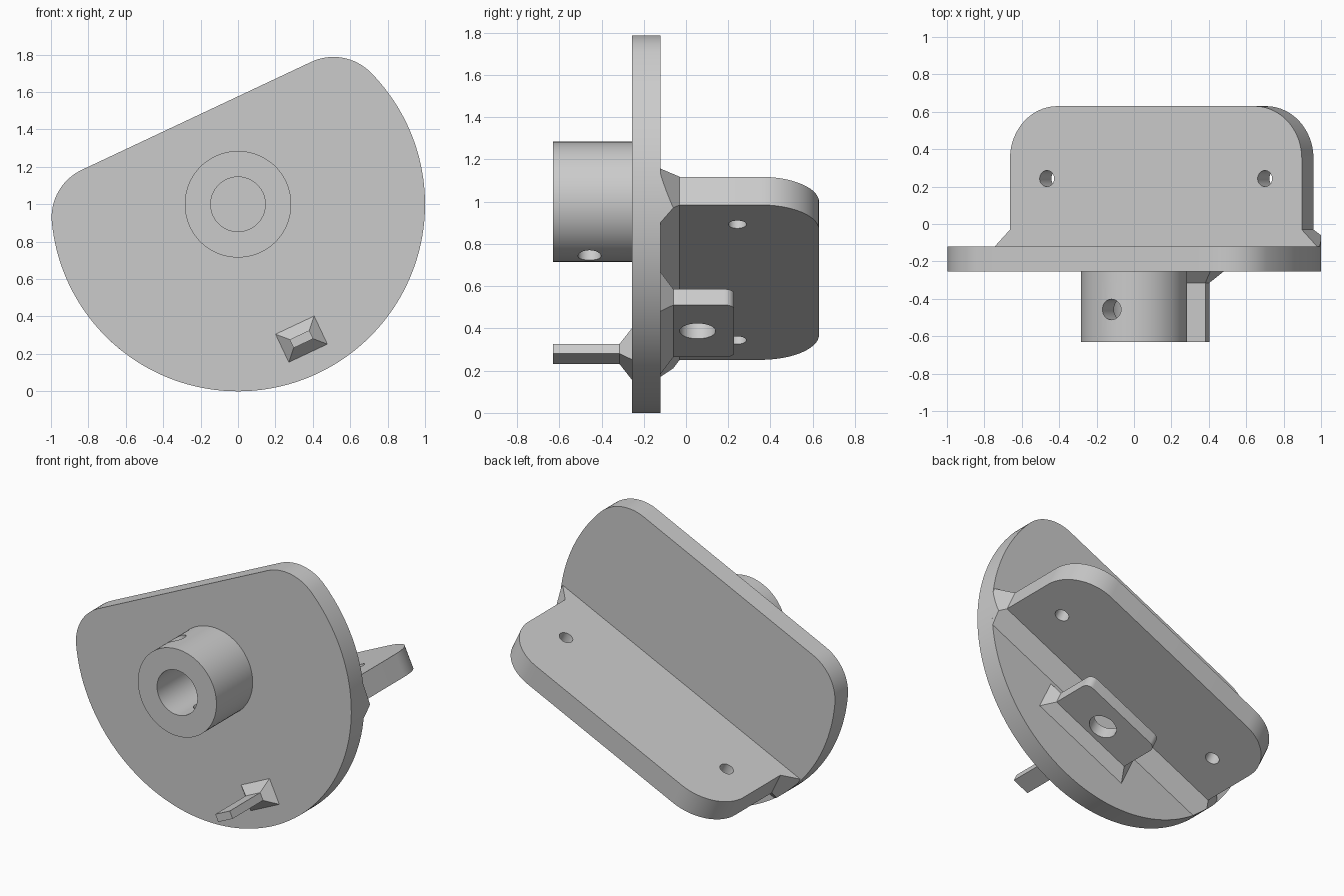
import bpy, bmesh
from math import sin, cos, pi, radians, sqrt, atan2
from mathutils import Matrix, Vector

if "Cube" in bpy.data.objects:
    bpy.data.objects.remove(bpy.data.objects["Cube"])

grey = bpy.data.materials.new("plain_grey")
grey.use_nodes = True
grey.diffuse_color = (0.6, 0.6, 0.6, 1)
grey.node_tree.nodes["Principled BSDF"].inputs["Base Color"].default_value = (0.6, 0.6, 0.6, 1)

# Parts are laid out level (u across, y deep, v up), then tilted about the disc centre
TILT = Matrix.Translation((0, 0, 1)) @ Matrix.Rotation(radians(-25.2), 4, 'Y')
FRONT, FACE, BACK = -0.63, -0.255, -0.12


def arc(cx, cy, r, start, end, n):
    return [(cx + r * cos(start + (end - start) * i / n),
             cy + r * sin(start + (end - start) * i / n)) for i in range(n + 1)]


def loft(name, ring_a, ring_b):
    """Solid between two matching rings of points."""
    bm = bmesh.new()
    a = [bm.verts.new(p) for p in ring_a]
    b = [bm.verts.new(p) for p in ring_b]
    n = len(a)
    bm.faces.new(a)
    bm.faces.new(b[::-1])
    for i in range(n):
        j = (i + 1) % n
        bm.faces.new((a[j], a[i], b[i], b[j]))
    bmesh.ops.recalc_face_normals(bm, faces=bm.faces)
    bm.transform(TILT)
    mesh = bpy.data.meshes.new(name)
    bm.to_mesh(mesh)
    bm.free()
    mesh.materials.append(grey)
    ob = bpy.data.objects.new(name, mesh)
    bpy.context.collection.objects.link(ob)
    return ob


def extrude_y(name, outline, y0, y1):
    return loft(name, [(u, y0, v) for u, v in outline], [(u, y1, v) for u, v in outline])


def extrude_v(name, outline, v0, v1):
    return loft(name, [(u, y, v0) for u, y in outline], [(u, y, v1) for u, y in outline])


def circle(cx, cy, r, n=64):
    return arc(cx, cy, r, 0, 2 * pi, n)[:-1]


def rect(u, v0, v1, y):
    return [(-u, y, v0), (u, y, v0), (u, y, v1), (-u, y, v1)]


def rounded_tab(half, y0, y1, r, n):
    return [(-half, y0), (half, y0)] + arc(half - r, y1 - r, r, 0, pi / 2, n) \
        + arc(r - half, y1 - r, r, pi / 2, pi, n)


def boolean(ob, cutter, operation='DIFFERENCE'):
    mod = ob.modifiers.new("cut", 'BOOLEAN')
    mod.operation, mod.solver, mod.object = operation, 'EXACT', cutter
    cutter.hide_render = True
    bpy.context.view_layer.objects.active = ob
    bpy.ops.object.modifier_apply(modifier=mod.name)
    bpy.data.objects.remove(cutter)


# Disc with a flat top edge and rounded corners
fillet, flat = 0.28, 0.522
cv = flat - fillet
cu = sqrt((1 - fillet) ** 2 - cv ** 2)
a = atan2(cv, cu)
outline = arc(cu, cv, fillet, pi / 2, a, 16) + arc(0, 0, 1, a, -pi - a, 96)[1:-1] \
    + arc(-cu, cv, fillet, pi - a, pi / 2, 16)
parts = [extrude_y("disc_plate", outline, FACE, BACK)]

# Shaft collar with blind bore and cross hole
collar = extrude_y("shaft_collar", circle(0, 0, 0.285), FRONT, FACE)
boolean(collar, extrude_y("bore_cutter", circle(0, 0, 0.146), FRONT - 0.1, FACE + 0.1))
boolean(collar, extrude_v("screw_cutter", circle(0, -0.457, 0.055, 32), -0.5, 0.5))
parts.append(collar)

# Shelf with two mounting holes
top, bottom, half = -0.275, -0.422, 0.862
shelf = extrude_v("shelf", rounded_tab(half, BACK - 0.01, 0.63, 0.28, 20), bottom, top)
for side in (-1, 1):
    boolean(shelf, extrude_v("hole_cutter", circle(side * 0.644, 0.243, 0.043, 32), -0.6, 0))
parts.append(shelf)

# Flared shelf root, trimmed to the disc rim
root = loft("shelf_root", rect(half, bottom, top, -0.03),
            rect(half + 0.09, bottom - 0.09, top, BACK))
boolean(root, extrude_y("rim_cutter", circle(0, 0, 1, 128), -0.5, 0.5), 'INTERSECT')
parts.append(root)

# Lug below the shelf, with its hole and flared root
lug = extrude_v("lug", rounded_tab(0.29, BACK - 0.01, 0.228, 0.045, 8), -0.677, -0.594)
boolean(lug, extrude_v("lug_cutter", circle(0, 0.055, 0.085, 48), -0.8, -0.5))
parts.append(lug)
parts.append(loft("lug_root", rect(0.29, -0.677, -0.594, BACK + 0.06),
                  rect(0.35, -0.737, -0.534, BACK)))

# Stop peg on the front with flared root
parts.append(loft("stop_peg", rect(0.058, -0.822, -0.772, FRONT),
                  rect(0.058, -0.822, -0.772, FACE)))
parts.append(loft("peg_root", rect(0.058, -0.822, -0.772, FACE - 0.06),
                  rect(0.114, -0.88, -0.714, FACE)))

# Smooth curved walls, keep edges sharp
bpy.ops.object.select_all(action='DESELECT')
for ob in parts:
    ob.select_set(True)
bpy.context.view_layer.objects.active = parts[0]
bpy.ops.object.shade_smooth_by_angle(angle=radians(30))
